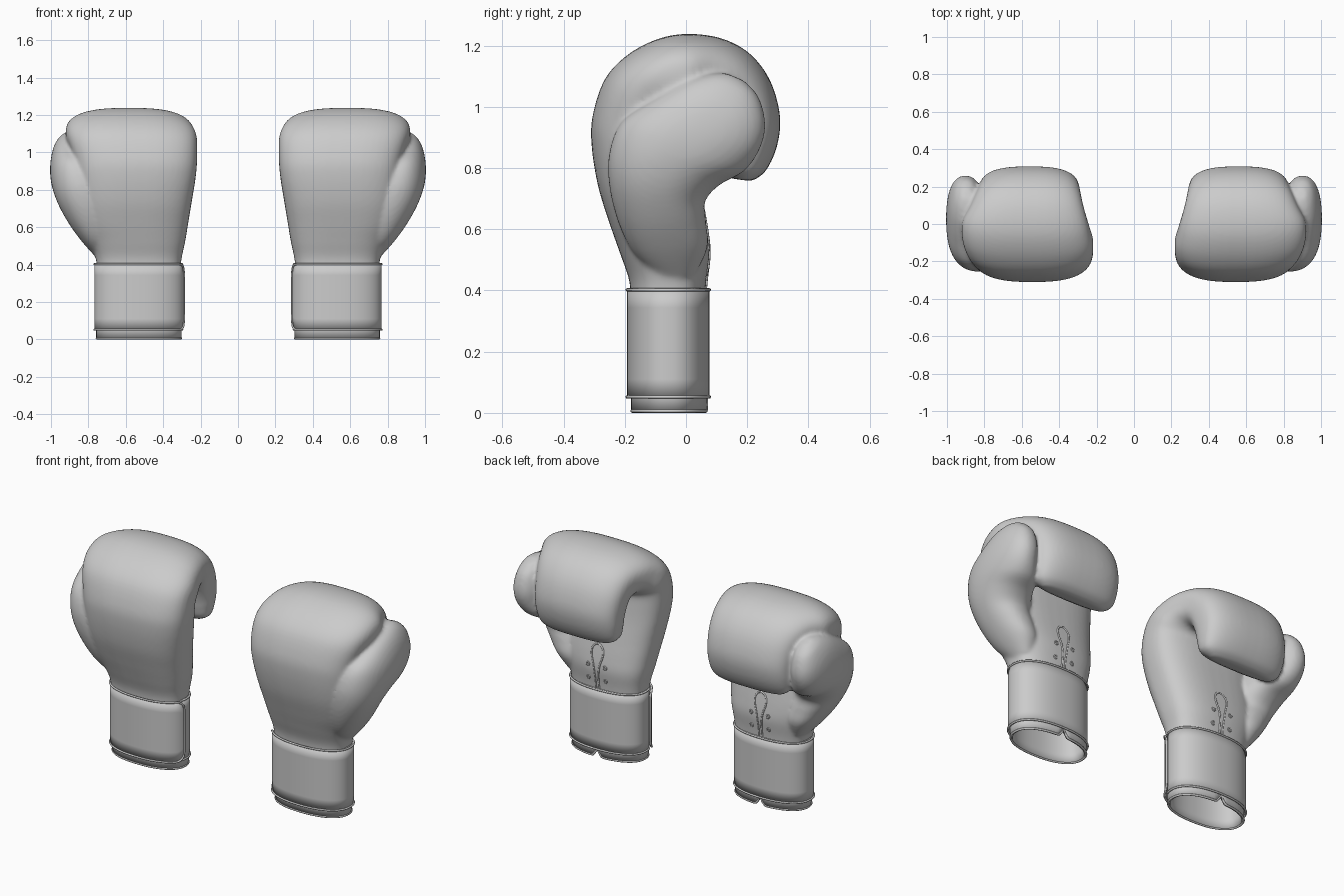
import bpy, bmesh
from math import sin, cos, pi, radians, sqrt, exp
from mathutils import Vector
from mathutils.bvhtree import BVHTree

if "Cube" in bpy.data.objects:
    bpy.data.objects.remove(bpy.data.objects["Cube"])

CX, CY, RX, RY = 0.53, -0.055, 0.228, 0.124   # wrist oval


def spow(v, e):
    return (abs(v) ** e) * (1 if v >= 0 else -1)


def make_mesh(name, verts, faces):
    me = bpy.data.meshes.new(name)
    me.from_pydata(verts, [], faces)
    ob = bpy.data.objects.new(name, me)
    bpy.context.collection.objects.link(ob)
    return ob


def mirror(ob):
    m = ob.modifiers.new("pair", 'MIRROR')
    m.use_mirror_merge = False
    m.use_clip = False


def smooth(ob):
    for p in ob.data.polygons:
        p.use_smooth = True


def catmull(rows, steps):
    out = []
    for i in range(len(rows) - 1):
        a, b = rows[max(i - 1, 0)], rows[i]
        c, d = rows[i + 1], rows[min(i + 2, len(rows) - 1)]
        for k in range(steps):
            t = k / steps
            out.append([0.5 * (2*q + (r-p)*t + (2*p-5*q+4*r-s)*t*t + (3*q-p-3*r+s)*t**3)
                        for p, q, r, s in zip(a, b, c, d)])
    return out + [rows[-1]]


def loft(rows, power, n=48):
    """Sections given as outer y,z / inner y,z / x min, x max."""
    verts, faces = [], []
    rows = catmull(rows, 5)
    for oy, oz, iy, iz, x0, x1 in rows:
        for k in range(n):
            a = 2 * pi * k / n
            s, c = spow(sin(a), 2 / power), spow(cos(a), 2 / power)
            verts.append(((x0 + x1) / 2 + (x1 - x0) / 2 * c,
                          (oy + iy) / 2 + (oy - iy) / 2 * s,
                          (oz + iz) / 2 + (oz - iz) / 2 * s))
    m = len(rows)
    for j in range(m - 1):
        for k in range(n):
            k2 = (k + 1) % n
            faces.append((j*n + k, j*n + k2, (j+1)*n + k2, (j+1)*n + k))
    faces.append(tuple(reversed(range(n))))
    faces.append(tuple(range((m - 1) * n, m * n)))
    return verts, faces


def pipe(name, pts, r, cyclic=False):
    cu = bpy.data.curves.new(name, 'CURVE')
    cu.dimensions = '3D'
    cu.bevel_depth, cu.bevel_resolution = r, 2
    sp = cu.splines.new('POLY')
    sp.points.add(len(pts) - 1)
    for p, co in zip(sp.points, pts):
        p.co = (*co, 1)
    sp.use_cyclic_u = cyclic
    ob = bpy.data.objects.new(name, cu)
    bpy.context.collection.objects.link(ob)
    mirror(ob)
    return ob


def wrist(a, off, z):
    return Vector((CX + (RX + off) * spow(cos(a), 0.88), CY + (RY + off) * spow(sin(a), 0.88), z))


# Padded fist: back of the hand, rolled over the knuckles down to the fingertips
hand = [
    (-.18, .34, .06, .34, .31, .75), (-.185, .43, .066, .43, .302, .76),
    (-.215, .52, .076, .52, .283, .79), (-.25, .62, .068, .60, .268, .83),
    (-.287, .74, .05, .70, .25, .85), (-.308, .87, .03, .81, .23, .86),
    (-.305, .97, .02, .89, .22, .87), (-.265, 1.09, .015, .95, .218, .895),
    (-.19, 1.17, .02, .97, .22, .915), (-.09, 1.222, .03, .975, .235, .922),
    (.01, 1.238, .04, .975, .25, .915), (.12, 1.222, .05, .965, .268, .88),
    (.21, 1.172, .055, .95, .28, .855), (.275, 1.085, .06, .92, .288, .835),
    (.307, .97, .066, .885, .295, .825), (.297, .87, .075, .85, .30, .82),
    (.26, .79, .098, .80, .315, .805), (.215, .757, .15, .765, .37, .76)]

# Thumb: broad heel rising to a rounded tip beside the fist
thumb = [
    (-.09, .44, .03, .45, .68, .765), (-.17, .52, .07, .54, .66, .84),
    (-.22, .62, .066, .62, .66, .905), (-.25, .74, .062, .69, .68, .957),
    (-.25, .85, .11, .745, .70, .988), (-.21, .95, .19, .79, .74, 1.003),
    (-.11, 1.02, .24, .86, .79, 1.003), (-.01, 1.078, .259, .94, .815, .988),
    (.07, 1.105, .238, 1.03, .84, .957), (.13, 1.11, .19, 1.085, .87, .92)]

v1, f1 = loft(hand, 2.7)
v2, f2 = loft(thumb, 2.2)
raw = make_mesh("padding_raw", v1 + v2, f1 + [tuple(i + len(v1) for i in f) for f in f2])
rm = raw.modifiers.new("fuse", 'REMESH')
rm.mode, rm.voxel_size = 'VOXEL', 0.0105
sm = raw.modifiers.new("soften", 'SMOOTH')
sm.factor, sm.iterations = 0.5, 5
dg = bpy.context.evaluated_depsgraph_get()
fused = bpy.data.meshes.new_from_object(raw.evaluated_get(dg))
bpy.data.objects.remove(raw)

# Open the bottom so the glove is hollow at the wrist
bm = bmesh.new()
bm.from_mesh(fused)
bmesh.ops.delete(bm, geom=[v for v in bm.verts if v.co.z < 0.37], context='VERTS')
bm.to_mesh(fused)
tree = BVHTree.FromBMesh(bm)
bm.free()
padding = bpy.data.objects.new("glove_padding", fused)
bpy.context.collection.objects.link(padding)
smooth(padding)
mirror(padding)

# Cuff lining, notched at the back of the lower edge
N, M = 128, 8
verts, faces = [], []
for j in range(M + 1):
    for k in range(N):
        p = wrist(2 * pi * k / N, 0, 0)
        z0 = 0.006
        if p.y > CY:
            z0 += 0.04 * exp(-((p.x - CX) / 0.018) ** 2)
        verts.append(wrist(2 * pi * k / N, 0, z0 + (0.405 - z0) * j / M))
for j in range(M):
    for k in range(N):
        k2 = (k + 1) % N
        faces.append((j*N + k, j*N + k2, (j+1)*N + k2, (j+1)*N + k))
lining = make_mesh("cuff_lining", verts, faces)
so = lining.modifiers.new("wall", 'SOLIDIFY')
so.thickness, so.offset = 0.014, -1
smooth(lining)
mirror(lining)
pipe("lining_hem", [wrist(2*pi*k/N, -0.003, verts[k].z) for k in range(N)], 0.006, True)

# Wrist strap: wraps once around, with a round-cornered end over itself
ZB, ZT, R = 0.052, 0.402, 0.05
angles = [radians(190 + 30 * k / 24) for k in range(25)] + [radians(220 + 3 * k) for k in range(1, 113)]
verts, faces, low, high = [], [], [], []
s, prev, ROWS = 0, None, 6
for a in angles:
    off = 0.016 - 0.012 * (a - angles[0]) / (2 * pi)
    p = wrist(a, off, 0)
    s += (p - prev).length if prev else 0
    prev = p
    cut = R - sqrt(max(0, R * R - (R - s) ** 2)) if s < R else 0
    low.append(wrist(a, off, ZB + cut))
    high.append(wrist(a, off, ZT - cut))
    verts += [low[-1].lerp(high[-1], j / ROWS) for j in range(ROWS + 1)]
W = ROWS + 1
for i in range(len(angles) - 1):
    for j in range(ROWS):
        faces.append((i*W + j, (i+1)*W + j, (i+1)*W + j + 1, i*W + j + 1))
strap = make_mesh("wrist_strap", verts, faces)
so = strap.modifiers.new("thickness", 'SOLIDIFY')
so.thickness, so.offset = 0.009, -1
smooth(strap)
mirror(strap)
pipe("strap_piping", low[::-1] + high, 0.0055)


# Keyhole lacing slit and eyelets laid on the palm
def on_palm(x, z):
    hit = tree.ray_cast(Vector((x, 0.6, z)), Vector((0, -1, 0)))[0]
    return hit if hit else Vector((x, 0.07, z))


half = catmull([(.011, .40), (.011, .47), (.019, .54), (.035, .595),
                (.036, .63), (.021, .655), (0, .664)], 5)
outline = half + [(-x, z) for x, z in half[-2::-1]]
pipe("palm_keyhole_rim", [on_palm(CX + x, z) for x, z in outline], 0.005)
for side in (-1, 1):
    for row, z in enumerate((0.46, 0.54)):
        c = on_palm(CX + side * 0.055, z)
        ring = [on_palm(c.x + 0.009 * cos(t * pi / 8), z + 0.009 * sin(t * pi / 8)) for t in range(16)]
        pipe(f"eyelet_{'left' if side < 0 else 'right'}_{row + 1}", ring, 0.004, True)
